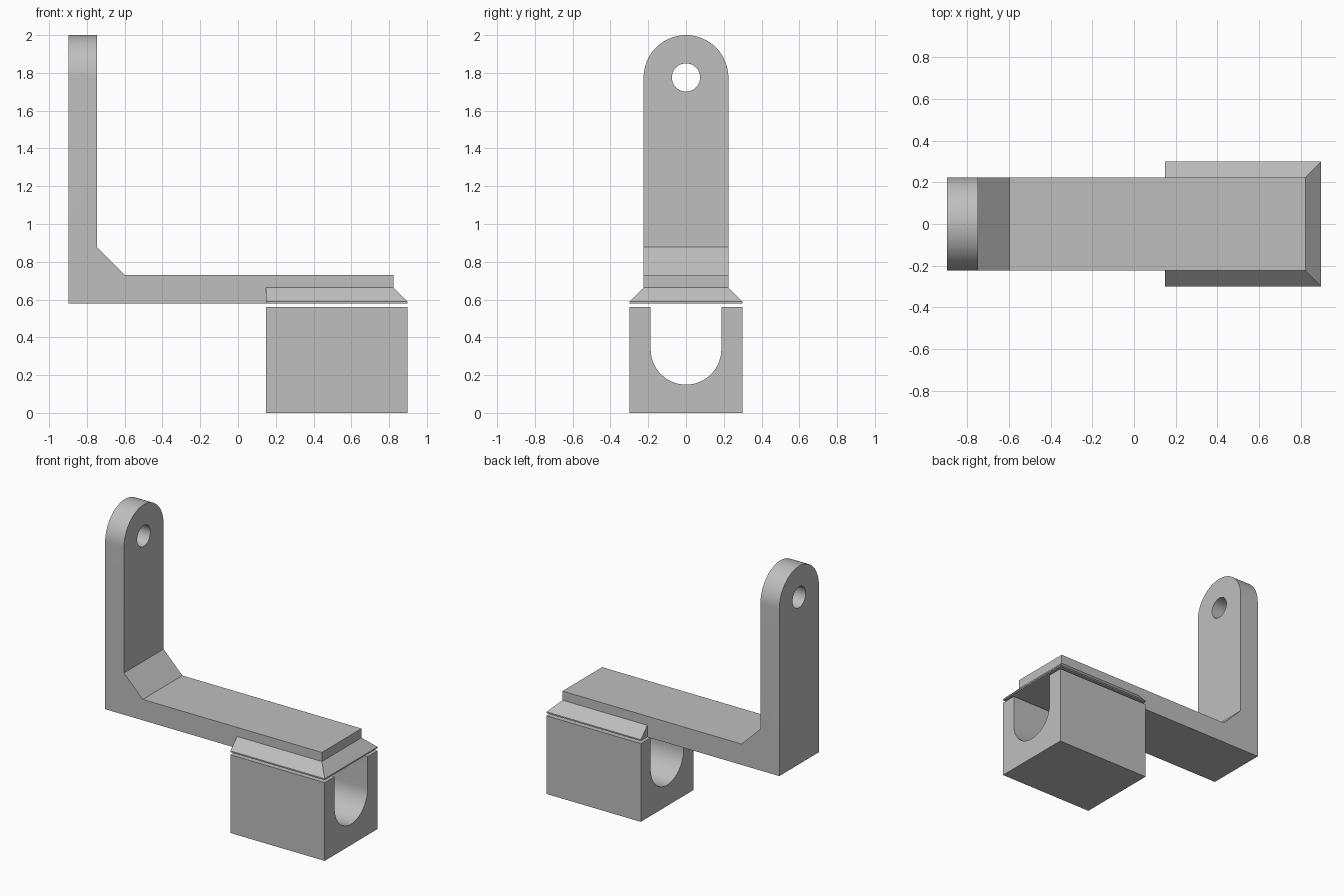
import bpy, bmesh
from math import pi, sin, cos, radians

if "Cube" in bpy.data.objects:
    bpy.data.objects.remove(bpy.data.objects["Cube"])

U = 2 / 26.75          # design unit, so that the full height is 2

grey = bpy.data.materials.new("plain grey")
grey.use_nodes = True
colour = (0.52, 0.52, 0.52, 1)
grey.diffuse_color = colour
grey.node_tree.nodes["Principled BSDF"].inputs["Base Color"].default_value = colour


def loft(name, rings):
    """Closed solid through rings with equal point counts."""
    bm = bmesh.new()
    loops = [[bm.verts.new([c * U for c in p]) for p in ring] for ring in rings]
    for a, b in zip(loops, loops[1:]):
        for i in range(len(a)):
            j = (i + 1) % len(a)
            bm.faces.new((a[i], a[j], b[j], b[i]))
    bm.faces.new(loops[0])
    bm.faces.new(loops[-1])
    bmesh.ops.recalc_face_normals(bm, faces=bm.faces)
    mesh = bpy.data.meshes.new(name)
    bm.to_mesh(mesh)
    bm.free()
    mesh.materials.append(grey)
    obj = bpy.data.objects.new(name, mesh)
    bpy.context.collection.objects.link(obj)
    return obj


def along_x(name, yz, x0, x1):
    return loft(name, [[(x, y, z) for y, z in yz] for x in (x0, x1)])


def arc(z, r, start, end, n):
    return [(r * cos(start + (end - start) * i / n),
             z + r * sin(start + (end - start) * i / n)) for i in range(n + 1)]


def combine(obj, other, operation):
    """Apply a boolean and drop the helper."""
    other.hide_render = True
    mod = obj.modifiers.new(operation, 'BOOLEAN')
    mod.operation, mod.object, mod.solver = operation, other, 'EXACT'
    bpy.ops.object.select_all(action='DESELECT')
    bpy.context.view_layer.objects.active = obj
    obj.select_set(True)
    bpy.ops.object.modifier_apply(modifier=mod.name)
    bpy.data.objects.remove(other)


def smooth(obj):
    bpy.ops.object.select_all(action='DESELECT')
    bpy.context.view_layer.objects.active = obj
    obj.select_set(True)
    bpy.ops.object.shade_smooth_by_angle(angle=radians(30))


# Bent arm: L profile with a chamfered inner corner, trimmed to a rounded strip
base, eye = 7.75, 23.75
profile = [(-12, base), (11, base), (11, 9.75), (-8, 9.75), (-10, 11.75), (-10, 28), (-12, 28)]
arm = loft("bent_arm", [[(x, y, z) for x, z in profile] for y in (-5, 5)])
strip = along_x("strip_outline", [(-3, 5), (3, 5)] + arc(eye, 3, 0, pi, 48), -14, 14)
combine(arm, strip, 'INTERSECT')

# Mounting hole near the top
hole = along_x("hole_cutter", arc(eye, 1, 0, 2 * pi, 48)[:-1], -14, -8)
combine(arm, hole, 'DIFFERENCE')

# Sloped flange around the end of the arm, with a thin vertical lip
def rect(z, x1, y):
    return [(2, -y, z), (x1, -y, z), (x1, y, z), (2, y, z)]

flange = loft("flange", [rect(base, 12, 4), rect(base + 0.125, 12, 4), rect(base + 1.625, 10.5, 2.5)])
combine(arm, flange, 'UNION')
smooth(arm)

# Separate block with a round-bottomed slot, open at the top
top = 7.5
channel = [(-4, 0), (4, 0), (4, top), (2.5, top)]
channel += arc(4.5, 2.5, 0, -pi, 48) + [(-2.5, top), (-4, top)]
smooth(along_x("slotted_block", channel, 2, 12))
